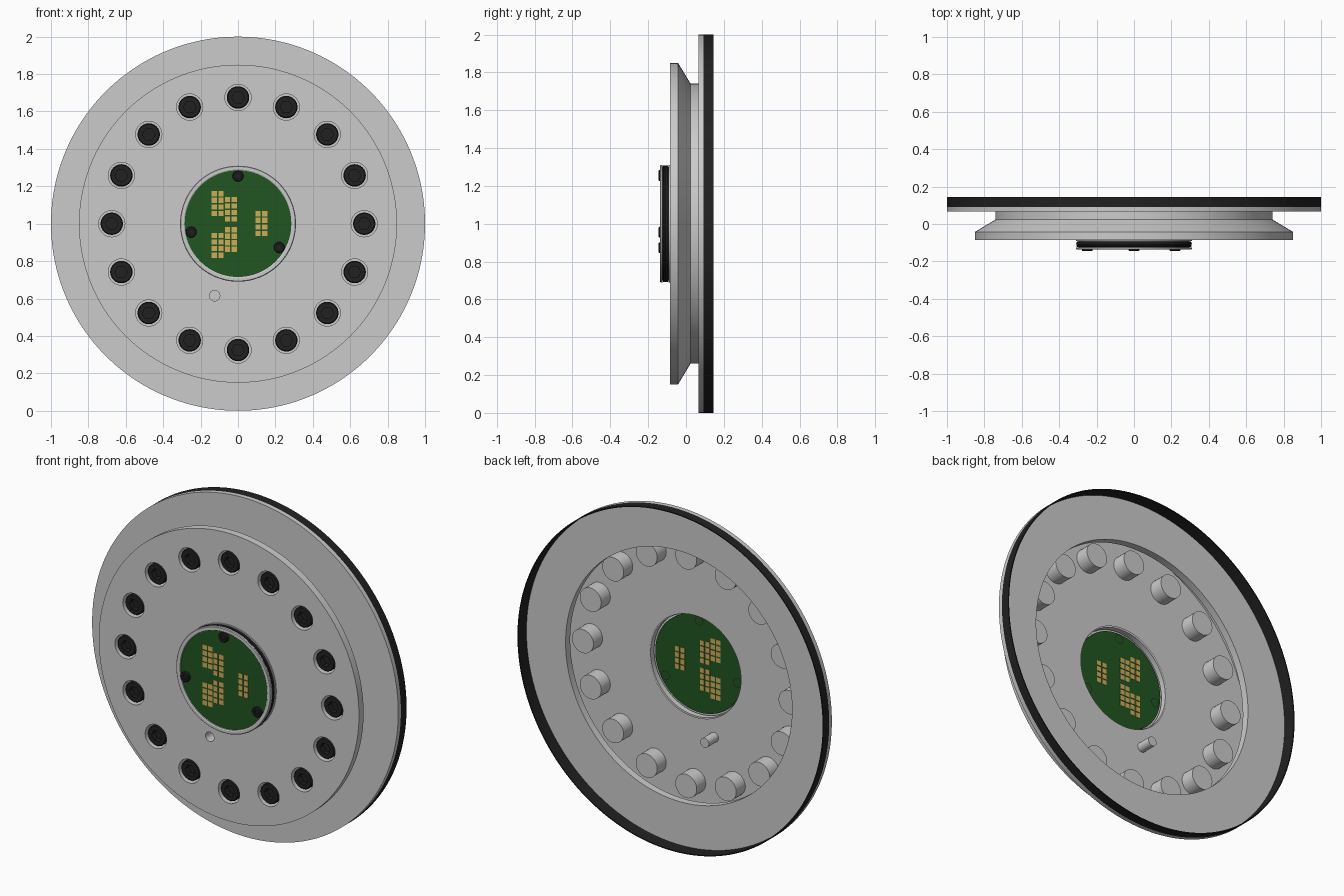
import bpy, bmesh
from math import sin, cos, pi, radians

if "Cube" in bpy.data.objects:
    bpy.data.objects.remove(bpy.data.objects["Cube"])


def material(name, rgb):
    m = bpy.data.materials.new(name)
    m.diffuse_color = (*rgb, 1)
    m.use_nodes = True
    m.node_tree.nodes["Principled BSDF"].inputs["Base Color"].default_value = m.diffuse_color
    return m


BLACK = material("black_rubber", (0.015, 0.015, 0.015))
GREEN = material("board_green", (0.015, 0.09, 0.015))
GOLD = material("pad_gold", (0.62, 0.42, 0.10))


def finish(name, bm, mat=None):
    me = bpy.data.meshes.new(name)
    bm.to_mesh(me)
    bm.free()
    for p in me.polygons:
        p.use_smooth = True
    me.set_sharp_from_angle(angle=radians(25))
    ob = bpy.data.objects.new(name, me)
    bpy.context.collection.objects.link(ob)
    if mat:
        me.materials.append(mat)
    return ob


def lathe(name, profile, x=0, z=1, segs=32, mat=None):
    """Revolve (radius, y) points about y; a third item makes that ring hexagonal."""
    bm = bmesh.new()
    rings = []
    for r, y, *hexed in profile:
        ring = []
        for i in range(segs):
            a = 2 * pi * i / segs
            k = cos(pi / 6) / cos(a % (pi / 3) - pi / 6) if hexed else 1
            ring.append(bm.verts.new((x + r * k * cos(a), y, z + r * k * sin(a))))
        rings.append(ring)
    for p, q in zip(rings, rings[1:]):
        for i in range(segs):
            j = (i + 1) % segs
            bm.faces.new((p[i], p[j], q[j], q[i]))
    bmesh.ops.remove_doubles(bm, verts=bm.verts, dist=1e-5)
    bmesh.ops.recalc_face_normals(bm, faces=bm.faces)
    return finish(name, bm, mat)


def notch_rim(ob):
    """Small locating notch at the bottom of the front rim."""
    for v in ob.data.vertices:
        if abs(v.co.x) < 1e-3 and v.co.z < 0.16 and v.co.y < -0.03:
            v.co.z += 0.014


SEG = 192
FRONT = -0.085
bolts = [(0.675 * cos(i * pi / 8), 1 + 0.675 * sin(i * pi / 8)) for i in range(16)]
pin = (-0.125, 0.615)

# front plate: flat sheet with a hub opening, bolt holes and a pin hole
cu = bpy.data.curves.new("plate_outline", 'CURVE')
cu.dimensions = '2D'
cu.fill_mode = 'BOTH'
outlines = [(0, 1, 0.85, SEG), (0, 1, 0.30, 96), (*pin, 0.028, 24)]
outlines += [(x, z, 0.07, 32) for x, z in bolts]
for cx, cz, r, n in outlines:
    sp = cu.splines.new('POLY')
    sp.points.add(n - 1)
    sp.use_cyclic_u = True
    for i, pt in enumerate(sp.points):
        a = 2 * pi * i / n
        pt.co = (cx + r * cos(a), cz + r * sin(a), 0, 1)
tmp = bpy.data.objects.new("plate_outline", cu)
bpy.context.collection.objects.link(tmp)
bpy.context.view_layer.update()
flat = tmp.evaluated_get(bpy.context.evaluated_depsgraph_get()).to_mesh()
bm = bmesh.new()
bm.from_mesh(flat)
for v in bm.verts:
    v.co = (v.co.x, FRONT, v.co.y)
bpy.data.objects.remove(tmp)
plate = finish("front_plate", bm)
notch_rim(plate)

# pressed body: rim, taper, neck, flange and the start of the lip
body = lathe("pressed_body", [(0.85, FRONT), (0.85, -0.042), (0.74, 0.024), (0.74, 0.067),
                              (1.0, 0.067), (1.0, 0.092)], segs=SEG)
notch_rim(body)

# black rubber lip
lathe("rubber_lip", [(1.0, 0.092), (1.0, 0.145), (0.994, 0.145), (0.994, 0.069)],
      segs=SEG, mat=BLACK)

# recessed bolts in their cups
for x, z in bolts:
    lathe("bolt_cup", [(0.07, FRONT), (0.07, 0.0), (0, 0.0)], x, z)
    lathe("bolt_head", [(0, -0.005), (0.06, -0.005), (0.06, -0.072), (0.055, -0.078),
                        (0.034, -0.078, 1), (0.034, -0.045, 1), (0, -0.045)],
          x, z, 24, BLACK)

# pin socket, closed at the back
lathe("pin_socket", [(0.028, FRONT), (0.028, 0.005), (0, 0.005)], *pin, segs=24)

# hub ring with a groove, and the seal in it
lathe("hub_ring", [(0.285, -0.122), (0.285, -0.134), (0.290, -0.137), (0.306, -0.137),
                   (0.310, -0.133), (0.310, -0.125), (0.296, -0.125), (0.296, -0.092),
                   (0.310, -0.092), (0.310, FRONT), (0.30, FRONT)], segs=96)
lathe("hub_seal", [(0.298, -0.124), (0.307, -0.121), (0.309, -0.115), (0.307, -0.109),
                   (0.309, -0.103), (0.307, -0.096), (0.298, -0.093)], segs=96, mat=BLACK)

# circuit board
lathe("circuit_board", [(0, -0.127), (0.286, -0.127), (0.286, -0.122), (0, -0.122)],
      segs=96, mat=GREEN)

# gold contact pads, showing on both sides: left column x, top row z of each 2 x 4 block
bm = bmesh.new()
for x0, z0 in [(-0.127, 1.16), (-0.056, 1.13), (-0.127, 0.937), (-0.056, 0.968), (0.107, 1.053)]:
    for c in range(2):
        for r in range(4):
            vs = bmesh.ops.create_cube(bm, size=1)["verts"]
            bmesh.ops.scale(bm, vec=(0.028, 0.009, 0.028), verts=vs)
            bmesh.ops.translate(bm, vec=(x0 + c * 0.036, -0.1245, z0 - r * 0.035), verts=vs)
finish("contact_pads", bm, GOLD)

# board screws and their hole edges behind
for x, z in [(0, 1.255), (-0.25, 0.955), (0.22, 0.873)]:
    lathe("board_screw", [(0, -0.127), (0.029, -0.127), (0.029, -0.141), (0.025, -0.145),
                          (0.015, -0.145, 1), (0.015, -0.134, 1), (0, -0.134)],
          x, z, 24, BLACK)
    lathe("screw_hole_edge", [(0.024, -0.1215), (0.028, -0.1215)], x, z, 24, BLACK)
